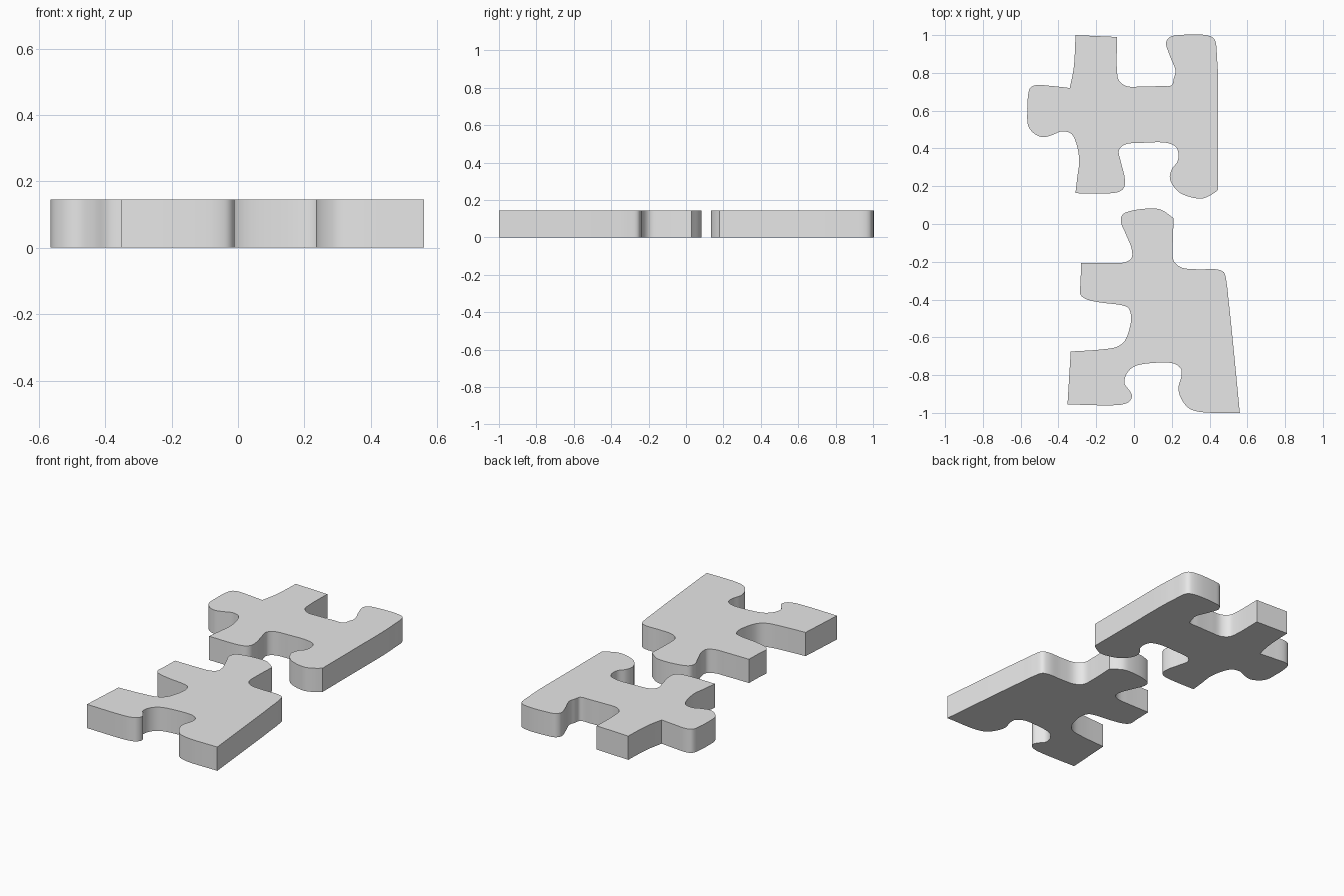
import bpy
import bmesh
from mathutils import Vector

THICKNESS = 0.145
STEPS = 5

old_cube = bpy.data.objects.get("Cube")
if old_cube:
    bpy.data.objects.remove(old_cube, do_unlink=True)


def make_material(name, colour):
    material = bpy.data.materials.new(name)
    material.use_nodes = True
    material.diffuse_color = colour
    shader = next(n for n in material.node_tree.nodes if n.type == 'BSDF_PRINCIPLED')
    shader.inputs["Base Color"].default_value = colour
    return material


def spline_point(a, b, c, d, t):
    """Centripetal Catmull-Rom point between b and c."""
    knots = [0.0]
    for p, q in ((a, b), (b, c), (c, d)):
        knots.append(knots[-1] + (q - p).length ** 0.5)
    u = knots[1] + (knots[2] - knots[1]) * t

    def blend(p, q, start, end):
        return p.lerp(q, (u - start) / (end - start))

    k0, k1, k2, k3 = knots
    ab, bc, cd = blend(a, b, k0, k1), blend(b, c, k1, k2), blend(c, d, k2, k3)
    return blend(blend(ab, bc, k0, k2), blend(bc, cd, k1, k3), k1, k2)


def smooth_outline(runs):
    """Join smooth runs; each run starts at a sharp corner and leads to the next."""
    outline = []
    for index, run in enumerate(runs):
        following = runs[(index + 1) % len(runs)]
        points = [Vector(p) / 100 for p in run + following[:1]]
        if len(points) == 2:
            outline.append(points[0])
            continue
        first = points[0] * 2 - points[1]
        last = points[-1] * 2 - points[-2]
        padded = [first] + points + [last]
        for i in range(len(points) - 1):
            for step in range(STEPS):
                outline.append(spline_point(*padded[i:i + 4], step / STEPS))
    return outline


def make_piece(name, runs, material):
    bm = bmesh.new()
    base = bm.faces.new([bm.verts.new((p.x, p.y, 0)) for p in smooth_outline(runs)])
    result = bmesh.ops.extrude_face_region(bm, geom=[base], use_keep_orig=True)
    top_verts = [v for v in result["geom"] if isinstance(v, bmesh.types.BMVert)]
    bmesh.ops.translate(bm, verts=top_verts, vec=(0, 0, THICKNESS))
    bmesh.ops.recalc_face_normals(bm, faces=bm.faces)
    mesh = bpy.data.meshes.new(name)
    bm.to_mesh(mesh)
    bm.free()
    mesh.materials.append(material)
    piece = bpy.data.objects.new(name, mesh)
    bpy.context.collection.objects.link(piece)
    bpy.ops.object.select_all(action='DESELECT')
    piece.select_set(True)
    bpy.context.view_layer.objects.active = piece
    bpy.ops.object.shade_smooth_by_angle(angle=0.6)


grey = make_material("plain grey", (0.8, 0.8, 0.8, 1))

# Back piece: outline in hundredths, clockwise from its left top corner
back_runs = [
    [(-31, 100)],
    # socket between the two top arms, then the right arm tip
    [(-9, 99), (-9, 81), (-8, 76), (-4, 73), (3, 72.7), (13, 73), (20, 73.5),
     (21, 77), (22, 81), (19, 89), (17, 96), (19, 99), (24, 100), (38, 100),
     (42.5, 98), (44, 87), (44.5, 77), (44.5, 50)],
    # right foot, lower socket, left foot
    [(44.5, 18), (41, 15.5), (36, 13.5), (29, 14.5), (23, 17.5), (19, 24),
     (20, 29), (23, 33), (23.5, 37.5), (22, 41), (17, 43), (5, 43), (-5, 42),
     (-8, 39), (-7, 33), (-5, 25), (-5, 20), (-7, 17.5), (-12, 16.3)],
    # left tab
    [(-31, 16.3), (-30, 25), (-29, 34), (-31, 44), (-33.5, 48), (-38.5, 49),
     (-43.5, 47), (-48.5, 46), (-53, 48), (-56, 52), (-56.5, 60), (-56.3, 66),
     (-55, 72), (-52, 73.5), (-43, 73)],
    [(-34, 72), (-32, 82), (-31.3, 91)],
]

# Front piece: outline in hundredths, clockwise from the right of its top tab
front_runs = [
    # right shoulder
    [(21, 3), (20.5, -13), (21, -19.5), (25, -23), (34, -24), (43.5, -24),
     (47.5, -25.5), (49, -31), (50, -40), (51, -49), (53.5, -74)],
    # right foot, lower socket, left foot
    [(56, -100), (35, -99.5), (29, -97.5), (25, -92.5), (23.5, -87), (25, -81),
     (25, -77), (21.5, -74), (11, -73.5), (0, -75.5), (-4, -79.5), (-5, -84.5),
     (-2.5, -88), (-1, -91), (-2.5, -94), (-6, -95.5), (-13, -96)],
    [(-35.2, -95.5)],
    # left socket and left arm
    [(-33.5, -67.5), (-18, -66.5), (-9, -65), (-5, -62), (-2.4, -55.5),
     (-1.5, -49), (-3, -44.5), (-6.5, -43), (-18, -41.5), (-26, -39.5),
     (-28.5, -37), (-28.3, -31)],
    # top tab
    [(-28, -20.7), (-13, -20.7), (-5, -20.3), (-1.3, -18), (-1.3, -13),
     (-4.5, -5), (-7, 1.5), (-6, 5), (-1.5, 7), (9, 8.2), (14.5, 7.5)],
]

make_piece("back_puzzle_piece", back_runs, grey)
make_piece("front_puzzle_piece", front_runs, grey)
